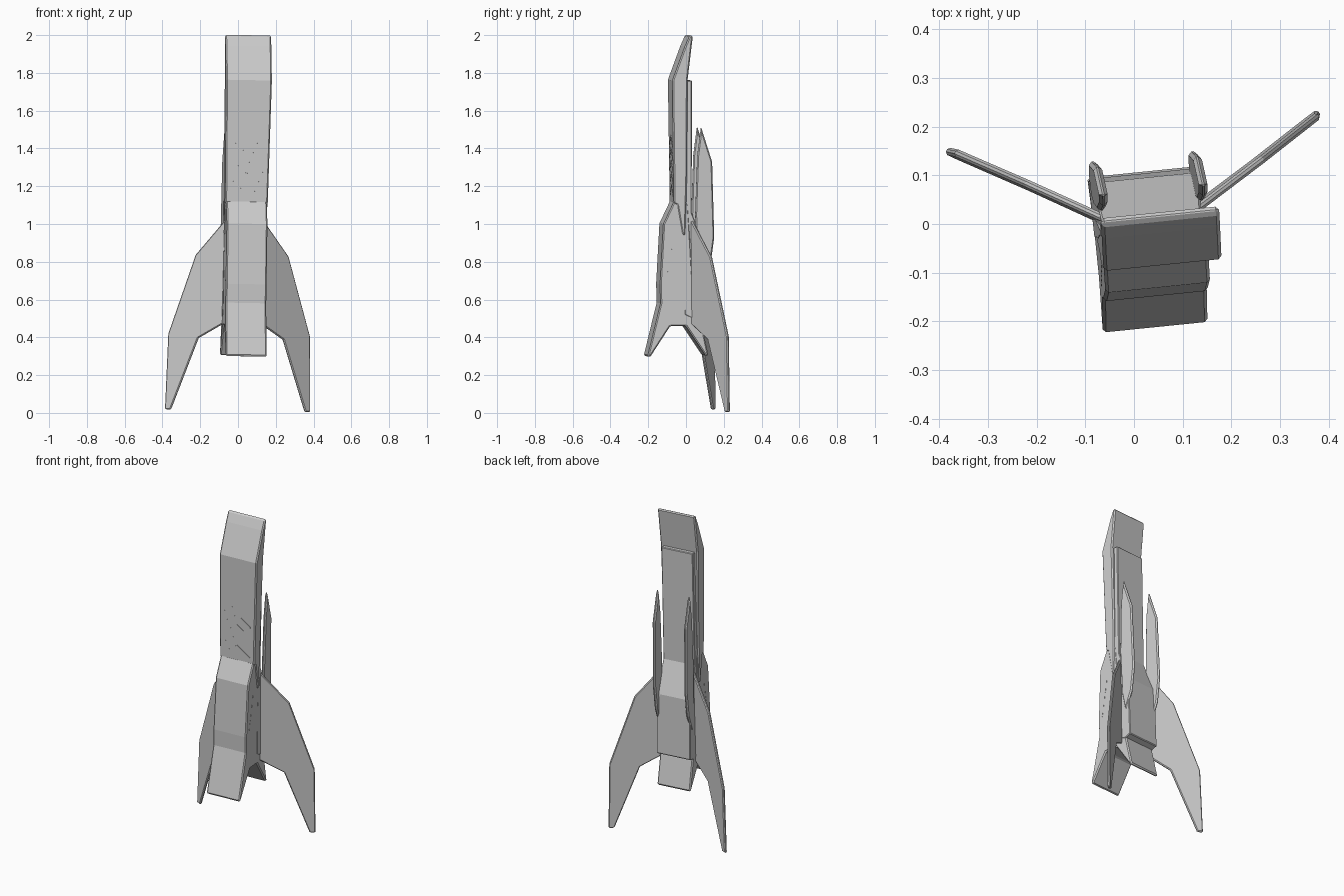
import bpy, bmesh
from math import radians, cos, sin
from mathutils import Matrix, Vector

if "Cube" in bpy.data.objects:
    bpy.data.objects.remove(bpy.data.objects["Cube"])

# The whole model is turned a little about z and leans slightly to +x
POSE = (Matrix.Translation((0.0165, 0, 0.002)) @ Matrix.Rotation(radians(5.8), 4, 'Z')
        @ Matrix.Rotation(radians(1.1), 4, 'Y'))


def solid(name, layers, bevel=0.0):
    """Closed solid lofted between two matching outlines."""
    bm = bmesh.new()
    a, b = [[bm.verts.new(p) for p in layer] for layer in layers]
    n = len(a)
    bm.faces.new(a)
    bm.faces.new(b[::-1])
    for i in range(n):
        j = (i + 1) % n
        bm.faces.new((a[i], a[j], b[j], b[i]))
    bmesh.ops.recalc_face_normals(bm, faces=bm.faces)
    me = bpy.data.meshes.new(name)
    bm.to_mesh(me)
    bm.free()
    me.transform(POSE)
    ob = bpy.data.objects.new(name, me)
    bpy.context.collection.objects.link(ob)
    if bevel:
        m = ob.modifiers.new("edge_chamfer", 'BEVEL')
        m.width, m.segments, m.limit_method = bevel, 1, 'ANGLE'
        m.angle_limit = radians(50)
    return ob


def prism(name, profile, width, bevel):
    """Side profile (y, z) extruded across, half width given as a function of z."""
    return solid(name, [[(s * width(z), y, z) for y, z in profile] for s in (-1, 1)], bevel)


# Upper hull: slanted nose, side walls tapering to points over the lower hull
prism("upper_hull",
      [(0.004, 1.998), (-0.022, 1.94), (-0.088, 1.76), (-0.078, 1.11), (-0.060, 1.10),
       (-0.032, 0.94), (-0.016, 0.94), (-0.008, 1.27), (-0.007, 1.76), (0.021, 1.998)],
      lambda z: 0.122 if z > 1.7 else 0.113 + 0.009 * max(0, z - 1.1) / 0.66, 0.007)

# Lower hull: stepped front and a split skirt flaring to front and back
prism("lower_hull",
      [(-0.05, 1.2), (-0.076, 1.12), (-0.133, 1.0), (-0.150, 0.68), (-0.147, 0.58),
       (-0.215, 0.30), (-0.202, 0.295), (-0.095, 0.46), (-0.012, 0.46),
       (0.096, 0.30), (0.108, 0.305), (0.070, 0.48), (0.03, 0.6), (0.0, 1.1)],
      lambda z: 0.108, 0.007)

# Back panel: flat slab swelling out into a block with an undercut
prism("back_panel",
      [(0.018, 1.76), (0.018, 1.06), (0.094, 0.87), (0.103, 0.50), (0.055, 0.485),
       (-0.02, 0.52), (-0.03, 1.76)],
      lambda z: 0.103 if z > 1.0 else 0.110, 0.004)

# Swept wings, raised backwards on both sides
wing = [(-0.015, 1.035), (0.169, 0.83), (0.320, 0.41), (0.331, 0.01),
        (0.298, 0.01), (0.145, 0.39), (-0.01, 0.475)]
A = radians(30.7)
for side, label in ((-1, "left"), (1, "right")):
    layers = []
    for t in (-0.008, 0.008):
        layers.append([(side * (0.1 + s * cos(A) - t * sin(A)),
                        0.022 + s * sin(A) + t * cos(A), z) for s, z in wing])
    solid(label + "_wing", layers, 0.005)

# Upright blades behind the hull, thick in the middle and thin at the edges
blade = [(0.066, 1.515), (0.126, 1.33), (0.138, 0.93), (0.118, 0.78), (0.070, 0.66),
         (0.046, 0.78), (0.036, 1.05), (0.046, 1.36)]
for side, label in ((-1, "left"), (1, "right")):
    bm_layers = []
    u = 0.103 * side
    for t in (-0.009, 0.009):
        bm_layers.append([(u + t - 0.06 * (y - 0.09), y, z) for y, z in blade])
    solid(label + "_blade", bm_layers, 0.007)

# Chevron ribs on the upper front
for i in range(5):
    z0 = 1.47 - 0.065 * i
    for side in (-1, 1):
        pts = [(0, z0), (0.085, z0 - 0.06), (0.085, z0 - 0.068), (0, z0 - 0.008)]

        def front(z):
            return -0.078 - 0.010 * (z - 1.11) / 0.65
        solid("chevron_rib", [[(side * x, front(z) + d, z) for x, z in pts]
                              for d in (-0.0015, 0.006)])

# Short marks along the sides of the lower hull
for side in (-1, 1):
    for i in range(5):
        y, z = -0.075 - 0.009 * i, 0.92 - 0.05 * i
        pts = [(y, z), (y - 0.004, z), (y - 0.008, z - 0.025), (y - 0.004, z - 0.025)]
        solid("side_mark", [[(side * x, py, pz) for py, pz in pts] for x in (0.104, 0.1095)])
